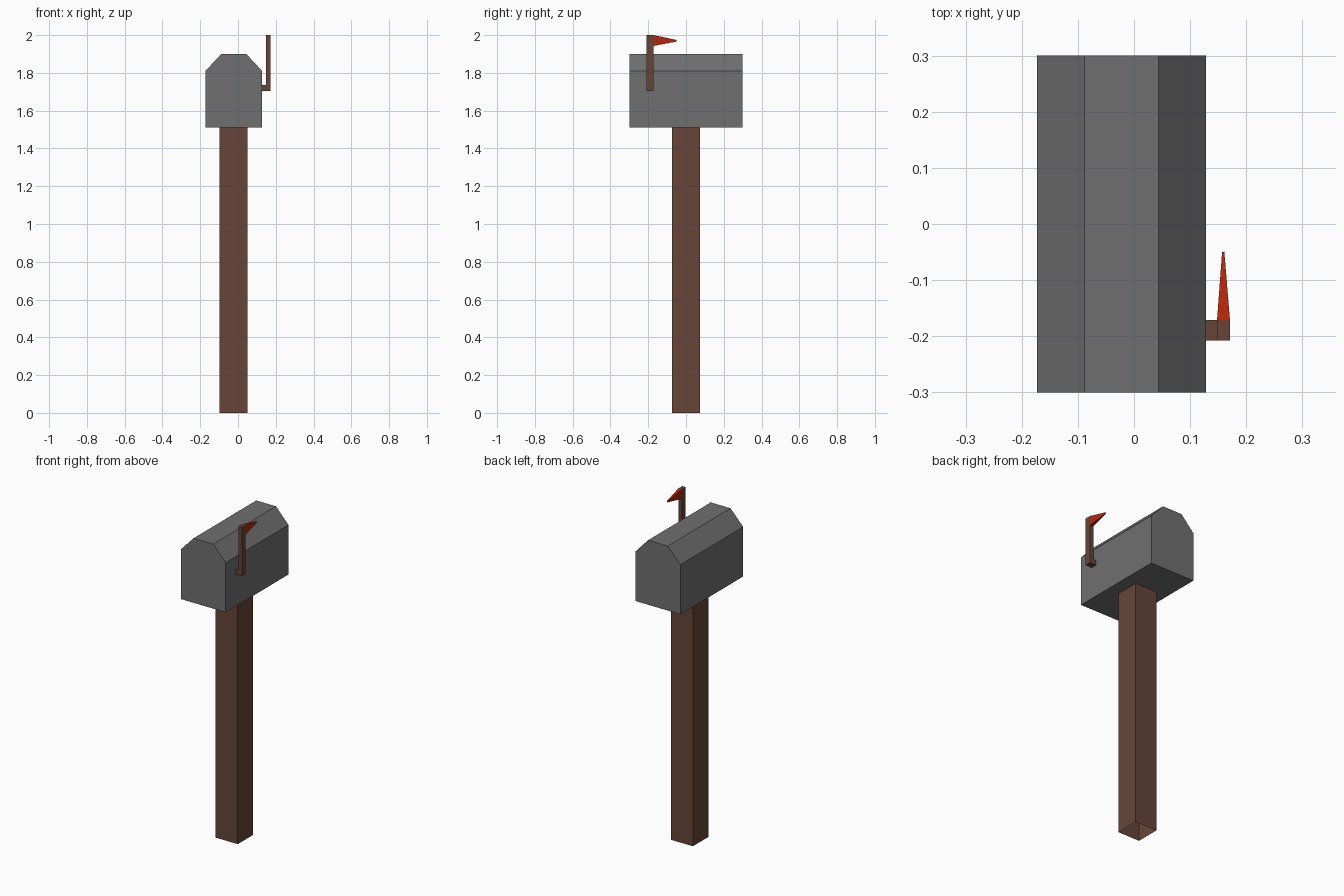
import bpy, bmesh

if "Cube" in bpy.data.objects:
    bpy.data.objects.remove(bpy.data.objects["Cube"])


def material(name, rgb):
    m = bpy.data.materials.new(name)
    m.diffuse_color = (*rgb, 1)
    m.use_nodes = True
    m.node_tree.nodes["Principled BSDF"].inputs["Base Color"].default_value = m.diffuse_color
    return m


def loft(name, rings, mat, caps=True):
    """Join equal-sized rings of points with quads, optionally capping the ends."""
    bm = bmesh.new()
    loops = [[bm.verts.new(p) for p in ring] for ring in rings]
    n = len(loops[0])
    for a, b in zip(loops, loops[1:]):
        for i in range(n):
            j = (i + 1) % n
            bm.faces.new((a[i], a[j], b[j], b[i]))
    if caps:
        bm.faces.new(loops[0])
        bm.faces.new(loops[-1])
    bmesh.ops.recalc_face_normals(bm, faces=bm.faces)
    mesh = bpy.data.meshes.new(name)
    bm.to_mesh(mesh)
    bm.free()
    mesh.materials.append(mat)
    obj = bpy.data.objects.new(name, mesh)
    bpy.context.collection.objects.link(obj)
    return obj


def extrude_y(profile, y0, y1):
    return [[(x, y, z) for x, z in profile] for y in (y0, y1)]


def rect_xz(x0, x1, z0, z1):
    return [(x0, z0), (x1, z0), (x1, z1), (x0, z1)]


grey = material("grey metal", (0.16, 0.16, 0.16))
brown = material("brown wood", (0.135, 0.06, 0.04))
red = material("red flag", (0.46, 0.02, 0.004))

# Post: square tube, open at the ends
post = [(-0.098, -0.074), (0.05, -0.074), (0.05, 0.074), (-0.098, 0.074)]
loft("post", [[(x, y, z) for x, y in post] for z in (0, 1.51)], brown, caps=False)

# Mailbox body with chamfered roof
body = [(-0.173, 1.51), (0.128, 1.51), (0.128, 1.81),
        (0.044, 1.90), (-0.088, 1.90), (-0.173, 1.81)]
loft("mailbox_body", extrude_y(body, -0.30, 0.30), grey)

# L-shaped flag arm on the right side
arm = [(0.128, 1.705), (0.171, 1.705), (0.171, 2.0),
       (0.148, 2.0), (0.148, 1.735), (0.128, 1.735)]
loft("flag_arm", extrude_y(arm, -0.208, -0.171), brown)

# Tapered flag pointing backwards
flag = [[(x, -0.171, z) for x, z in rect_xz(0.148, 0.171, 1.943, 2.0)],
        [(x, -0.05, z) for x, z in rect_xz(0.157, 0.161, 1.966, 1.974)]]
loft("flag", flag, red)
